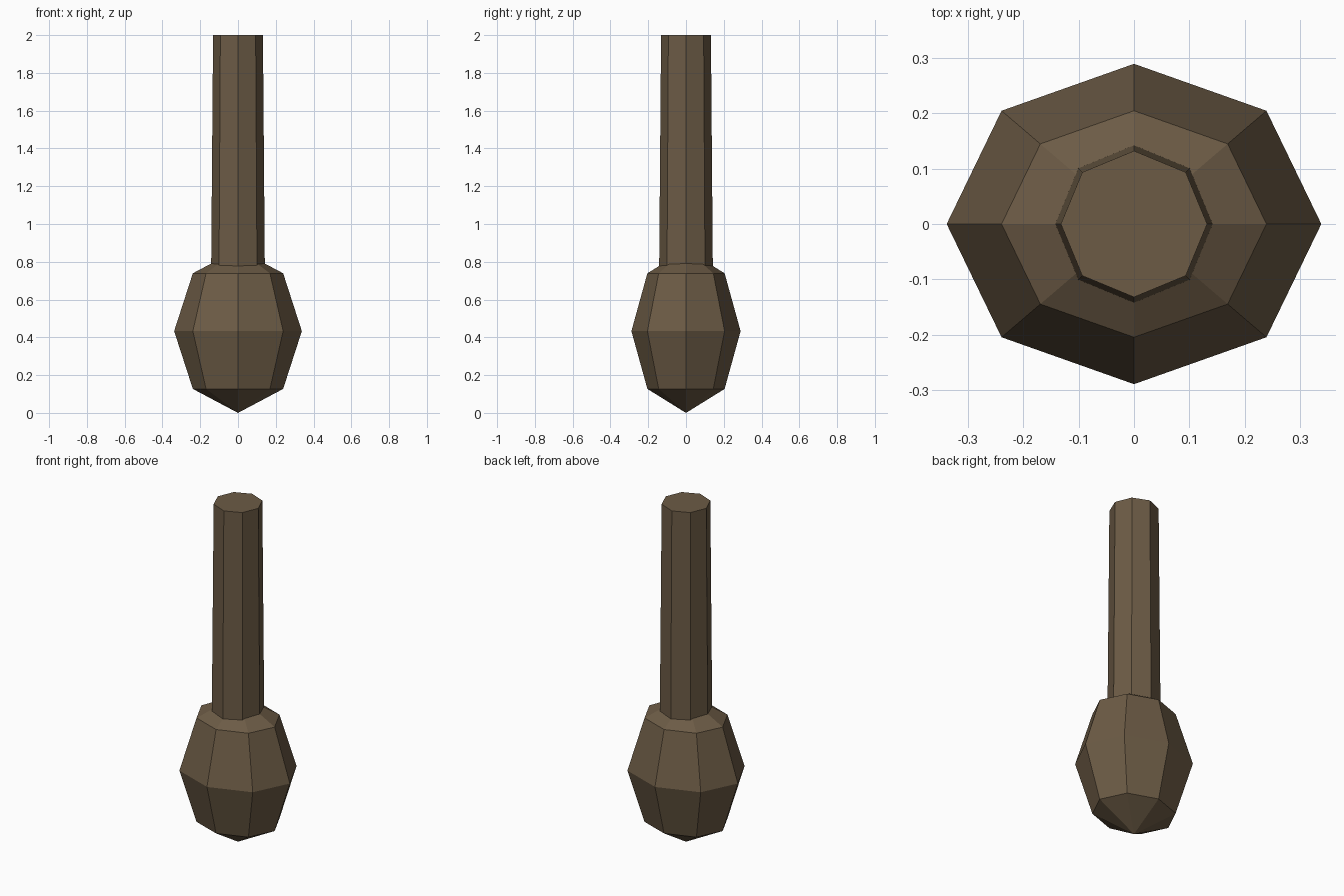
import bpy

if "Cube" in bpy.data.objects:
    bpy.data.objects.remove(bpy.data.objects["Cube"])

SIDES = 8
BULB_RX, BULB_RY, BULB_RZ = 0.338, 0.289, 0.433

brown = bpy.data.materials.new("brown")
brown.diffuse_color = (0.15, 0.105, 0.06, 1)
brown.use_nodes = True
brown.node_tree.nodes["Principled BSDF"].inputs["Base Color"].default_value = brown.diffuse_color


def finish(name):
    obj = bpy.context.object
    obj.name = name
    obj.data.materials.append(brown)
    bpy.ops.object.transform_apply(location=False, rotation=False, scale=True)
    bpy.ops.object.shade_flat()
    return obj


# Faceted bulb, wider than deep, with its lower tip on the ground
bpy.ops.mesh.primitive_uv_sphere_add(segments=SIDES, ring_count=4, radius=1,
                                     location=(0, 0, BULB_RZ))
bpy.context.object.scale = (BULB_RX, BULB_RY, BULB_RZ)
finish("bulb")

# Slightly tapered octagonal shaft, sunk into the bulb
SHAFT_BOTTOM, SHAFT_TOP = 0.65, 2.0
bpy.ops.mesh.primitive_cone_add(vertices=SIDES, radius1=0.143, radius2=0.132,
                                depth=SHAFT_TOP - SHAFT_BOTTOM,
                                location=(0, 0, (SHAFT_TOP + SHAFT_BOTTOM) / 2))
finish("shaft")
